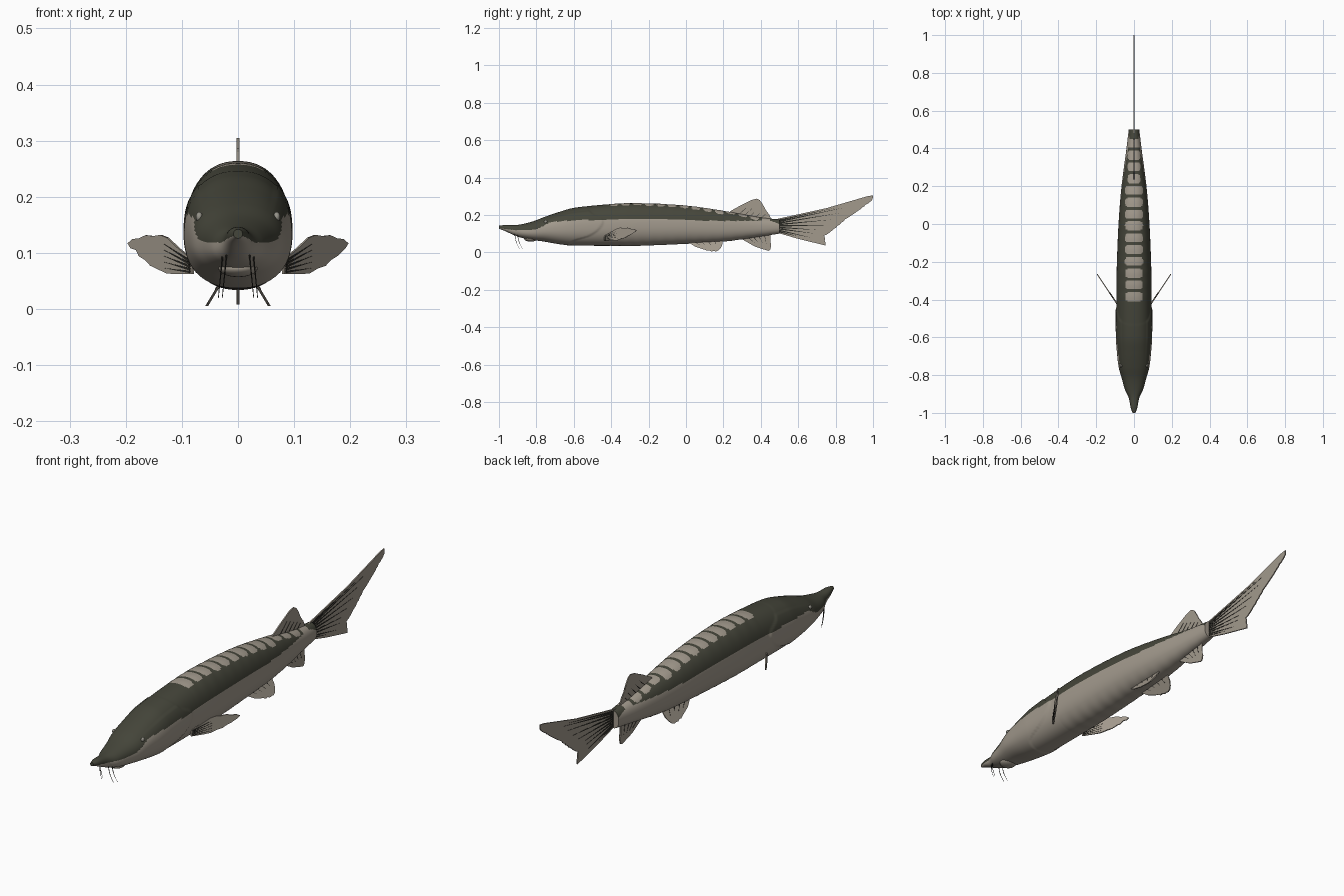
import bpy, bmesh, math
from mathutils import Vector

if "Cube" in bpy.data.objects:
    bpy.data.objects.remove(bpy.data.objects["Cube"])


def material(name, rgb):
    m = bpy.data.materials.new(name)
    m.use_nodes = True
    m.diffuse_color = (*rgb, 1)
    m.node_tree.nodes["Principled BSDF"].inputs["Base Color"].default_value = (*rgb, 1)
    return m


PALE = material("pale belly", (0.36, 0.32, 0.265))
DARK = material("dark olive back", (0.06, 0.061, 0.043))
RAY = material("dark fin ray", (0.022, 0.021, 0.017))
EYE = material("eye grey", (0.3, 0.29, 0.25))


def finish(bm, name, mats, smooth=True):
    bmesh.ops.recalc_face_normals(bm, faces=bm.faces)
    mesh = bpy.data.meshes.new(name)
    bm.to_mesh(mesh)
    bm.free()
    for m in mats:
        mesh.materials.append(m)
    ob = bpy.data.objects.new(name, mesh)
    bpy.context.collection.objects.link(ob)
    if smooth:
        bpy.ops.object.select_all(action="DESELECT")
        ob.select_set(True)
        bpy.context.view_layer.objects.active = ob
        bpy.ops.object.shade_smooth_by_angle(angle=math.radians(40))
    return ob


def sample(table, y):
    """Smooth interpolation of rows (y, values...)."""
    n = len(table)
    i = max(k for k in range(n - 1) if table[k][0] <= y or k == 0)
    a, b = table[i], table[i + 1]
    p, q = table[max(i - 1, 0)], table[min(i + 2, n - 1)]
    h = b[0] - a[0]
    t = min(max((y - a[0]) / h, 0), 1)
    out = []
    for c in range(1, len(a)):
        m0 = (b[c] - p[c]) / (b[0] - p[0]) * h
        m1 = (q[c] - a[c]) / (q[0] - a[0]) * h
        out.append((2*t**3 - 3*t*t + 1) * a[c] + (t**3 - 2*t*t + t) * m0
                   + (3*t*t - 2*t**3) * b[c] + (t**3 - t*t) * m1)
    return out


# Body: y, top, bottom, half width
BODY = [(-1, .142, .126, .008), (-.97, .146, .115, .018), (-.92, .145, .092, .028),
        (-.88, .15, .078, .047), (-.82, .165, .066, .064), (-.76, .188, .058, .08),
        (-.68, .215, .045, .088), (-.6, .237, .037, .092), (-.4, .258, .035, .093),
        (-.25, .263, .035, .092), (0, .25, .045, .082), (.2, .222, .057, .066),
        (.4, .186, .085, .04), (.5, .176, .1, .028)]
# Lower edge of the dark back: y, height
EDGE = [(-1, .13), (-.9, .118), (-.8, .125), (-.72, .16), (-.55, .172),
        (-.2, .182), (.1, .17), (.3, .168), (.45, .168), (.5, .15)]
GILL = [(.0, -.62), (.06, -.6), (.09, -.51), (.13, -.455), (.175, -.44), (.21, -.5), (.3, -.56)]
PITCH = .0625


def is_dark(x, y, z):
    if z < sample(EDGE, y)[0]:
        return False
    if y > .45:
        return True
    if y < -.41:
        return True
    half = .047 if y < .2 else .034
    phase = ((y + .385) / PITCH + .5) % 1 - .5
    inside = (abs(x) / half) ** 4 + (abs(phase) / .4) ** 4 < 1
    return not inside


def body_point(y, a):
    top, bot, w = sample(BODY, y)
    mid = bot + (top - bot) * .47
    c, s = math.cos(a), math.sin(a)
    power = 2 / 2.25
    x = w * math.copysign(abs(c) ** power, c)
    z = mid + ((top - mid) if s > 0 else (mid - bot)) * math.copysign(abs(s) ** power, s)
    # Gill cover stands slightly proud of the trunk
    gap = (sample(GILL, z)[0] - y) / .012
    lift = .045 * min(max(gap, 0), 1) * min(max((y + .8) / .2, 0), 1)
    if s > .75:
        lift *= .3
    # Shallow ripples of the scute rows
    if -.41 < y < .45:
        lift += .009 * math.cos((y + .385) / PITCH * math.tau) * abs(s) ** 3
    return Vector((x * (1 + lift), y, mid + (z - mid) * (1 + lift * .5)))


RINGS, SIDES = 300, 96
bm = bmesh.new()
rings = [[bm.verts.new(body_point(-1 + 1.5 * i / RINGS, math.tau * k / SIDES))
          for k in range(SIDES)] for i in range(RINGS + 1)]
for r0, r1 in zip(rings, rings[1:]):
    for k in range(SIDES):
        f = bm.faces.new((r0[k], r0[k - 1], r1[k - 1], r1[k]))
        f.material_index = int(is_dark(*f.calc_center_median()))
bm.faces.new(rings[0]).material_index = 1
bm.faces.new(rings[-1])
finish(bm, "body", [PALE, DARK])


# Fins: outline in a plane, jagged between two corners, with raised dark rays
def fin(name, outline, place, ragged, ray_root, ray_tips, thick=.005, ray_width=.004):
    pts = []
    for i, a in enumerate(outline):
        a, b = Vector(a), Vector(outline[(i + 1) % len(outline)])
        if ragged[0] <= i < ragged[1]:
            n = max(2, int((b - a).length / .012))
            side = Vector((b.y - a.y, a.x - b.x)).normalized()
            pts += [a.lerp(b, k / n) + side * (.0035 if k % 2 else 0) for k in range(n)]
        else:
            pts.append(a)
    bm = bmesh.new()

    def slab(points, t, index):
        front = [bm.verts.new(place(p[0], p[1], t / 2)) for p in points]
        back = [bm.verts.new(place(p[0], p[1], -t / 2)) for p in points]
        faces = [bm.faces.new(front), bm.faces.new(back[::-1])]
        for i in range(len(points)):
            faces.append(bm.faces.new((front[i - 1], back[i - 1], back[i], front[i])))
        for f in faces:
            f.material_index = index
        bmesh.ops.triangulate(bm, faces=faces[:2])

    slab(pts, thick, 0)
    r0, r1 = Vector(ray_root[0]), Vector(ray_root[1])
    for i, tip in enumerate(ray_tips):
        root = r0.lerp(r1, i / max(len(ray_tips) - 1, 1))
        tip = Vector(tip)
        d = (tip - root).normalized()
        side = Vector((-d.y, d.x)) * ray_width
        slab([root - side, tip, root + side], thick + .002, 1)
    finish(bm, name, [PALE, RAY], smooth=False)


def upright(y, z, t):
    return Vector((t, y, z))


def spread(a, b, n):
    a, b = Vector(a), Vector(b)
    return [a.lerp(b, i / (n - 1)) for i in range(n)]


fin("tail_fin", [(.47, .11), (.6, .072), (.745, .037), (.738, .09), (.79, .125),
                 (.86, .185), (.94, .24), (.998, .285), (1, .305), (.97, .3), (.75, .236), (.47, .175)],
    upright, (2, 7), ((.49, .112), (.49, .17)),
    [(.6, .085), (.67, .078), (.69, .1), (.7, .12), (.74, .145),
     (.78, .175), (.82, .21), (.85, .24), (.8, .238)])
fin("dorsal_fin", [(.22, .2), (.45, .16), (.45, .19), (.415, .235), (.405, .265), (.38, .287),
                   (.35, .28), (.29, .25), (.24, .222)],
    upright, (1, 5), ((.28, .2), (.4, .18)), spread((.33, .245), (.425, .205), 5), ray_width=.002)
fin("anal_fin", [(.28, .09), (.3, .07), (.37, .03), (.44, .008), (.452, .02), (.448, .06), (.45, .1)],
    upright, (3, 5), ((.33, .08), (.42, .09)), spread((.37, .05), (.43, .045), 4), ray_width=.002)

for sx, label in ((1, "left"), (-1, "right")):
    def pelvic(y, z, t, sx=sx):
        return Vector((sx * (.035 + (.04 - z) * .6 + t), y, z))

    def pectoral(x, z, t, sx=sx):
        return Vector((sx * (x + t * .8), -.43 + (x - .085) * 1.5 - t * .6, z))

    fin(label + "_pelvic_fin", [(0, .075), (.01, .055), (.05, .03), (.1, .014), (.16, .005),
                                (.185, .022), (.195, .055), (.19, .08)],
        pelvic, (3, 6), ((.04, .06), (.15, .065)), spread((.08, .035), (.165, .035), 4), ray_width=.002)
    fin(label + "_pectoral_fin", [(.08, .062), (.11, .062), (.14, .072), (.165, .088), (.18, .105),
                                  (.195, .117), (.175, .126), (.15, .13), (.125, .127), (.105, .108),
                                  (.08, .088)],
        pectoral, (1, 8), ((.083, .066), (.083, .085)), spread((.13, .073), (.13, .116), 5),
        ray_width=.0022)

    # Eye set into the side of the head
    bm = bmesh.new()
    bmesh.ops.create_uvsphere(bm, u_segments=20, v_segments=12, radius=.009)
    for v in bm.verts:
        v.co = Vector((v.co.x * .7, v.co.y, v.co.z)) + Vector((sx * .069, -.75, .164))
    finish(bm, label + "_eye", [EYE])

    # Barbels hanging under the snout
    for name, x, y in (("inner", .02, -.915), ("outer", .027, -.9)):
        curve = bpy.data.curves.new(label + "_" + name + "_barbel", "CURVE")
        curve.dimensions = "3D"
        curve.bevel_depth = .0016
        curve.bevel_resolution = 2
        curve.use_fill_caps = True
        line = curve.splines.new("POLY")
        line.points.add(8)
        for i, p in enumerate(line.points):
            u = i / 8
            p.co = (sx * (x + .008 * u), y + .025 * u * u, .1 - .08 * u, 1)
            p.radius = 1 - .6 * u
        curve.materials.append(RAY)
        bpy.context.collection.objects.link(bpy.data.objects.new(curve.name, curve))

# Mouth swelling on the underside of the head
bm = bmesh.new()
bmesh.ops.create_uvsphere(bm, u_segments=32, v_segments=16, radius=1)
for v in bm.verts:
    v.co = Vector((v.co.x * .035, v.co.y * .035 - .83, v.co.z * .016 + .073))
finish(bm, "mouth", [PALE])
